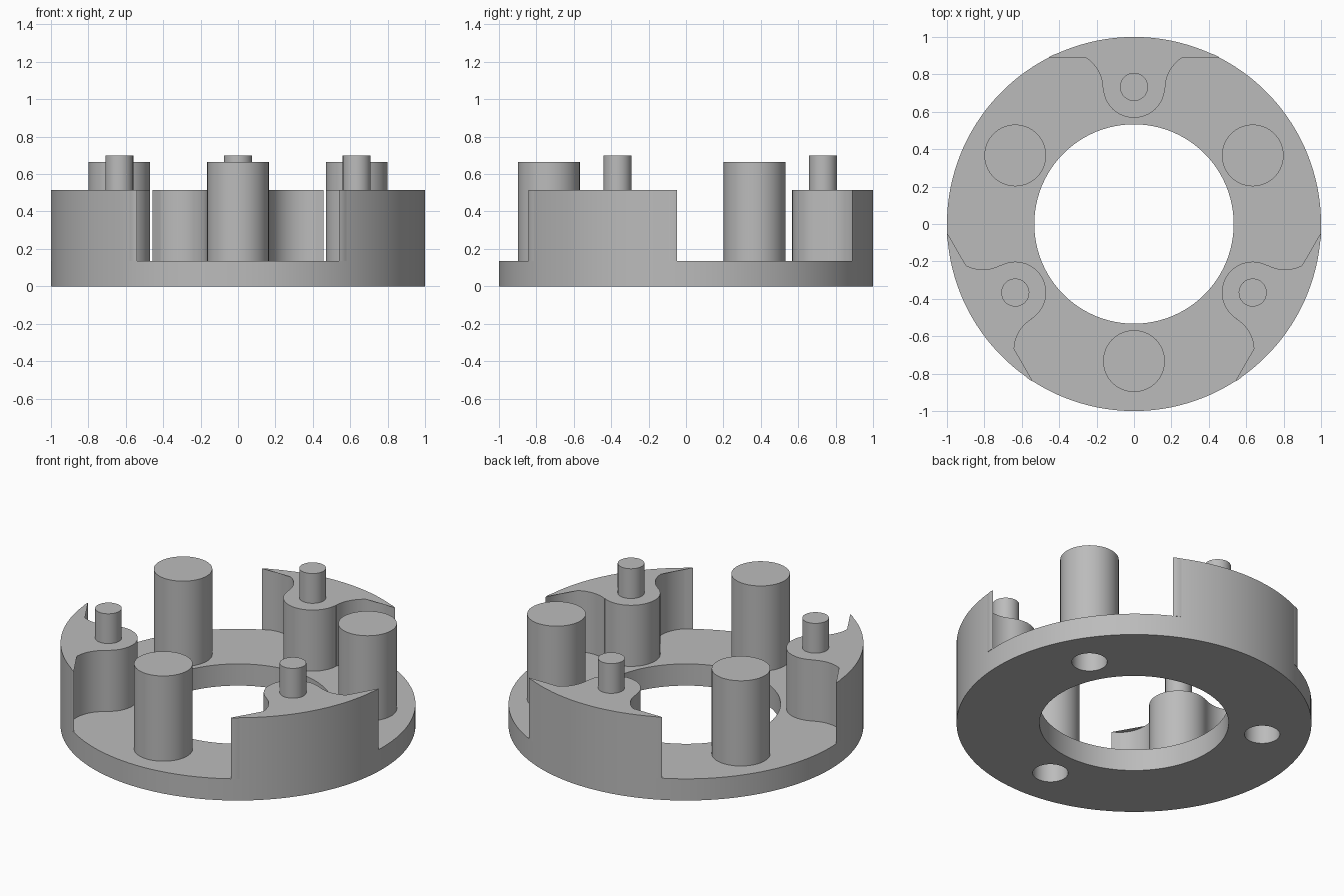
import bpy, bmesh
from math import sin, cos, pi, radians, atan2, hypot

cube = bpy.data.objects.get("Cube")
if cube:
    bpy.data.objects.remove(cube, do_unlink=True)

SEG = 132                    # rim segments, so wall ends fall on rim vertices
BASE_Z, WALL_Z, POST_Z = 0.135, 0.515, 0.665
PITCH, ROUND = 0.733, 0.165  # bolt circle and post / boss radius

grey = bpy.data.materials.new("plain grey")
grey.use_nodes = True
colour = (0.5, 0.5, 0.5, 1)
grey.diffuse_color = colour
grey.node_tree.nodes["Principled BSDF"].inputs["Base Color"].default_value = colour


def arc(cx, cy, r, a0, a1, n):
    """Points on an arc, angles in radians, both ends included."""
    return [(cx + r * cos(a0 + (a1 - a0) * i / n),
             cy + r * sin(a0 + (a1 - a0) * i / n)) for i in range(n + 1)]


def prism(name, outline, z0, z1):
    """Extrude a closed outline between two heights."""
    bm = bmesh.new()
    face = bm.faces.new([bm.verts.new((x, y, z0)) for x, y in outline])
    top = bmesh.ops.extrude_face_region(bm, geom=[face])["geom"]
    bmesh.ops.translate(bm, vec=(0, 0, z1 - z0),
                        verts=[v for v in top if isinstance(v, bmesh.types.BMVert)])
    bmesh.ops.recalc_face_normals(bm, faces=bm.faces)
    mesh = bpy.data.meshes.new(name)
    bm.to_mesh(mesh)
    bm.free()
    mesh.materials.append(grey)
    obj = bpy.data.objects.new(name, mesh)
    bpy.context.collection.objects.link(obj)
    return obj


def disc(name, x, y, r, z0, z1, n=64):
    return prism(name, arc(x, y, r, 0, 2 * pi, n)[:-1], z0, z1)


def cut(obj, cutter):
    """Subtract the cutter for good and remove it."""
    cutter.hide_render = True
    mod = obj.modifiers.new("cut", 'BOOLEAN')
    mod.operation, mod.solver, mod.object = 'DIFFERENCE', 'EXACT', cutter
    bpy.context.view_layer.objects.active = obj
    bpy.ops.object.modifier_apply(modifier=mod.name)
    bpy.data.objects.remove(cutter, do_unlink=True)


def smooth(obj):
    bpy.ops.object.select_all(action='DESELECT')
    obj.select_set(True)
    bpy.context.view_layer.objects.active = obj
    bpy.ops.object.shade_smooth_by_angle(angle=radians(30))


def wall_outline():
    """Rim arc flowing through concave fillets into the round boss, at +y."""
    half = 2 * pi / SEG * 10
    fx, fy, fr = -0.36, 0.725, 0.193
    start = atan2(cos(half) - fy, -sin(half) - fx)
    tangent = atan2(PITCH - fy, -fx)
    rim = arc(0, 0, 1, pi / 2 - half, pi / 2 + half, 20)
    fillet = arc(fx, fy, fr, start, tangent, 24)[1:]
    boss = arc(0, PITCH, ROUND, pi + tangent, 2 * pi - tangent, 32)
    mirrored = [(-x, y) for x, y in reversed(fillet)]
    return rim + fillet + boss + mirrored


# Flat base ring
base = disc("base_ring", 0, 0, 1, 0, BASE_Z, SEG)
cut(base, disc("bore", 0, 0, 0.533, -0.1, 0.3, 96))
parts = [base]

# Three posts with blind holes from below
for i, name in enumerate(("left_post", "right_post", "front_post")):
    a = radians(30 + 120 * i)
    x, y = PITCH * cos(a), PITCH * sin(a)
    post = disc(name, x, y, ROUND, BASE_Z, POST_Z)
    for target in (base, post):
        cut(target, disc("screw_hole", x, y, 0.1, -0.1, 0.5, 40))
    parts.append(post)

# Three rim walls with bosses and blind holes from above
for i, name in enumerate(("back_wall", "right_wall", "left_wall")):
    wall = prism(name, wall_outline(), BASE_Z, WALL_Z)
    cut(wall, disc("pin_hole", 0, PITCH, 0.075, 0.2, 0.7, 40))
    wall.rotation_euler.z = radians(120 * i)
    parts.append(wall)

for part in parts:
    smooth(part)
